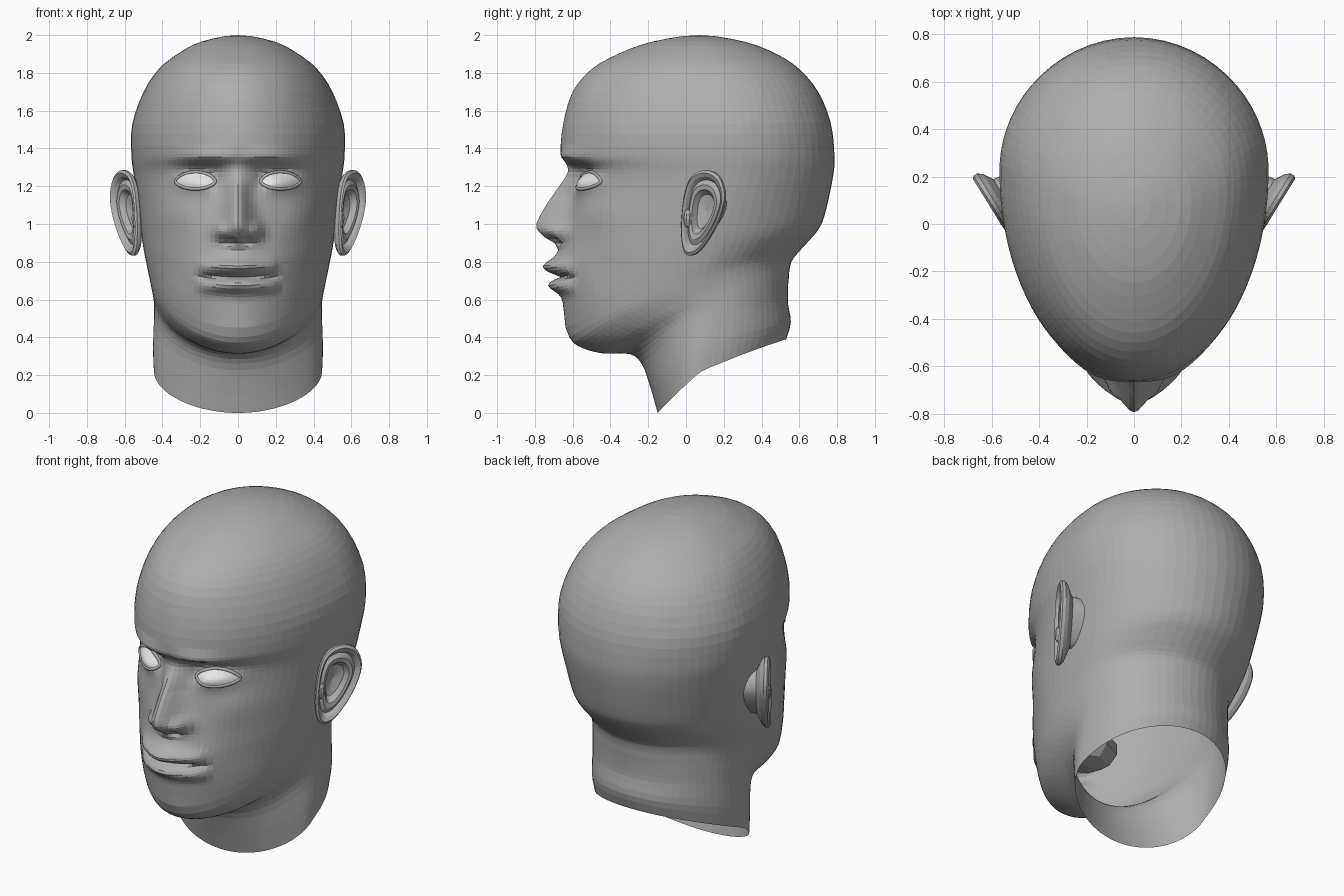
import bpy, bmesh, math
from mathutils import Vector
from mathutils.bvhtree import BVHTree

cube = bpy.data.objects.get("Cube")
if cube:
    bpy.data.objects.remove(cube, do_unlink=True)


def make_material(name, value):
    mat = bpy.data.materials.new(name)
    mat.use_nodes = True
    color = (value, value, value, 1)
    mat.diffuse_color = color
    for node in mat.node_tree.nodes:
        if node.type == "BSDF_PRINCIPLED":
            node.inputs["Base Color"].default_value = color
    return mat


grey = make_material("plain_grey", 0.42)
white = make_material("eye_white", 1.0)


def add_object(name, data, material):
    obj = bpy.data.objects.new(name, data)
    bpy.context.scene.collection.objects.link(obj)
    data.materials.append(material)
    return obj


def add_mesh(name, verts, faces, material):
    """Flat shaded mesh with merged poles and consistent normals."""
    mesh = bpy.data.meshes.new(name)
    mesh.from_pydata(verts, [], faces)
    bm = bmesh.new()
    bm.from_mesh(mesh)
    bmesh.ops.remove_doubles(bm, verts=bm.verts[:], dist=0.0005)
    bmesh.ops.recalc_face_normals(bm, faces=bm.faces[:])
    for face in bm.faces:
        face.smooth = False
    bm.to_mesh(mesh)
    bm.free()
    return add_object(name, mesh, material)


def loft_faces(rows, columns):
    """Quads joining closed rings of equal length."""
    faces = []
    for i in range(rows - 1):
        for j in range(columns):
            k = (j + 1) % columns
            faces.append((i * columns + j, i * columns + k,
                          (i + 1) * columns + k, (i + 1) * columns + j))
    return faces


def catmull(a, b, c, d, t):
    return [0.5 * (2 * q + (r - p) * t + (2 * p - 5 * q + 4 * r - s) * t ** 2
                   + (3 * q - p - 3 * r + s) * t ** 3)
            for p, q, r, s in zip(a, b, c, d)]


def bump(x, z, cx, cz, sx, sz):
    return math.exp(-((abs(x) - cx) / sx) ** 2 - ((z - cz) / sz) ** 2)


def lookup(points, z):
    """Smoothly eased value from a short (position, value) list."""
    if z <= points[0][0] or z >= points[-1][0]:
        return 0
    for (a, u), (b, v) in zip(points, points[1:]):
        if z <= b:
            return u + (v - u) * (z - a) / (b - a)


# Head and neck rings: front y, z; side x, y, z; back y, z
rings = [
    (-.15, 0, .445, .08, .22, .53, .39),
    (-.19, .14, .45, .1, .35, .555, .48),
    (-.235, .26, .445, .12, .5, .54, .58),
    (-.3, .312, .445, .12, .58, .54, .66),
    (-.44, .315, .45, .1, .63, .545, .72),
    (-.55, .345, .46, .08, .68, .55, .77),
    (-.61, .4, .47, .08, .73, .57, .82),
    (-.65, .58, .49, .1, .82, .65, .91),
    (-.665, .75, .505, .12, .9, .7, .97),
    (-.64, .92, .52, .14, 1, .735, 1.05),
    (-.6, 1.25, .55, .2, 1.24, .78, 1.26),
    (-.66, 1.37, .565, .22, 1.37, .785, 1.38),
    (-.65, 1.53, .56, .22, 1.53, .765, 1.54),
    (-.6, 1.7, .5, .2, 1.7, .7, 1.7),
    (-.5, 1.82, .42, .16, 1.82, .6, 1.82),
    (-.36, 1.9, .32, .12, 1.9, .48, 1.9),
    (-.18, 1.965, .195, .09, 1.965, .31, 1.965),
    (.07, 2, 0, .07, 2, .07, 2),
]
beyond_top = (.31, 1.965, -.195, .09, 1.965, -.18, 1.965)

# Nose ridge height along z
nose_ridge = [(.86, 0), (.9, .04), (.93, .105), (.97, .155), (1, .165),
              (1.05, .15), (1.12, .118), (1.2, .07), (1.27, .025), (1.34, 0)]

# Sculpted forms: amount forward, centre x, z, spread x, z
forms = [
    (.045, 0, .78, .13, .11),      # muzzle
    (.045, .095, .965, .035, .04),  # nostril wing
    (-.035, .05, .91, .025, .018),  # nostril
    (-.045, .2, 1.28, .1, .04),    # upper eye socket
    (-.03, .12, 1.23, .04, .05),   # inner eye corner
    (.03, .22, 1.22, .1, .055),    # eyeball bulge
    (.022, .17, 1.355, .13, .03),  # brow ridge
    (.02, .34, 1.06, .1, .1),      # cheekbone
    (-.018, .36, .77, .1, .12),    # cheek hollow
    (.012, 0, .45, .13, .07),      # chin
]


def sculpt(x, z):
    """Forward displacement of the face."""
    width = 0.055 + 0.035 * max(0, min(1, (1.15 - z) / 0.2))
    out = lookup(nose_ridge, z) * math.exp(-(x / width) ** 2)
    for amount, cx, cz, sx, sz in forms:
        out += amount * bump(x, z, cx, cz, sx, sz)
    lip = math.sqrt(max(0, 1 - (x / 0.215) ** 2))
    for amount, cz, spread in ((.05, .775, .035), (.05, .67, .035), (-.045, .72, .014)):
        out += amount * lip * math.exp(-((z - cz) / spread) ** 2)
    return out


# Head: interpolate the rings, denser over the face
padded = [rings[0]] + rings + [beyond_top]
rows = []
for i in range(1, len(rings)):
    rise = padded[i + 1][1] - padded[i][1]
    on_face = 0.5 < padded[i][1] < 1.3
    steps = round(rise / 0.016) if on_face else 3
    rows += [catmull(*padded[i - 1:i + 3], k / steps) for k in range(steps)]
rows.append(rings[-1])

HALF = 42
verts = []
for yf, zf, w, ys, zs, yb, zb in rows:
    for j in range(-HALF, HALF):
        t = abs(j) / HALF
        angle = math.pi * (0.45 * t + 0.55 * t * t)
        c = math.cos(angle)
        x = math.copysign(w * math.sin(angle), j)
        y = ys + abs(c) * ((yf if c > 0 else yb) - ys)
        z = zf * (c * c + c) / 2 + zs * (1 - c * c) + zb * (c * c - c) / 2
        if c > 0 and y < -0.15:
            y -= sculpt(x, z) * min(1, (-0.15 - y) / 0.15)
        verts.append((x, y, z))
head_faces = loft_faces(len(rows), 2 * HALF)
add_mesh("head", verts, head_faces, grey)
surface = BVHTree.FromPolygons([Vector(v) for v in verts], head_faces)


def on_head(x, z, lift):
    hit = surface.ray_cast(Vector((x, -2, z)), Vector((0, 1, 0)))[0]
    return (x, hit.y - lift, z)


def almond(side, angle, scale):
    s = math.sin(angle)
    height = 0.048 if s > 0 else 0.038
    return (side * (0.225 + 0.1 * scale * math.cos(angle)),
            1.225 + height * scale * s * abs(s) ** 0.25)


# Eyes: thin almond plates with rolled lids
SPAN = 28
for side, label in ((1, "left"), (-1, "right")):
    turns = [2 * math.pi * k / SPAN for k in range(SPAN)]
    verts = [on_head(*almond(side, a, r / 5), 0.004)
             for r in range(6) for a in turns]
    add_mesh(label + "_eye", verts, loft_faces(6, SPAN), white)
    curve = bpy.data.curves.new(label + "_eyelids", "CURVE")
    curve.dimensions = "3D"
    curve.bevel_depth = 0.009
    curve.bevel_resolution = 1
    line = curve.splines.new("POLY")
    line.points.add(SPAN - 1)
    line.use_cyclic_u = True
    for point, a in zip(line.points, turns):
        point.co = (*on_head(*almond(side, a, 1.05), 0.002), 1)
    add_object(label + "_eyelids", curve, grey)

# Ears: outline in y, z, then rings of scale and outward depth
outline = [(0, .845), (.06, .845), (.13, .93), (.185, 1.04), (.21, 1.15),
           (.18, 1.25), (.11, 1.285), (.035, 1.25), (-.005, 1.14), (-.02, .96)]
section = [(.5, -.16), (.62, -.05), (.9, -.025), (1, -.005), (1, .012), (.93, .022),
           (.84, .012), (.76, -.008), (.64, .006), (.52, .002), (.4, -.03), (0, -.045)]
loop = []
count = len(outline)
for i in range(count):
    near = [outline[(i + k) % count] for k in (-1, 0, 1, 2)]
    loop += [catmull(*near, k / 4) for k in range(4)]
verts = []
for scale, depth in section:
    for oy, oz in loop:
        y = 0.085 + scale * (oy - 0.085)
        z = 1.07 + scale * (oz - 1.07)
        verts.append((0.535 + 0.62 * y + 0.85 * depth, y - 0.53 * depth, z))
ears = add_mesh("ears", verts, loft_faces(len(section), len(loop)), grey)


def add_blob(name, center, size, segments):
    mesh = bpy.data.meshes.new(name)
    bm = bmesh.new()
    bmesh.ops.create_uvsphere(bm, u_segments=segments, v_segments=segments // 2 + 1, radius=1)
    for v in bm.verts:
        v.co = Vector(center) + Vector(a * b for a, b in zip(v.co, size))
    bm.to_mesh(mesh)
    bm.free()
    return add_object(name, mesh, grey)


# Small ear flaps, and the mouth cavity inside the open neck
flaps = add_blob("ear_flaps", (.54, .01, 1.03), (.025, .025, .05), 10)
add_blob("mouth_cavity", (0, -.4, .68), (.17, .18, .1), 8)

for part in (ears, flaps):
    part.modifiers.new("mirror", "MIRROR")
